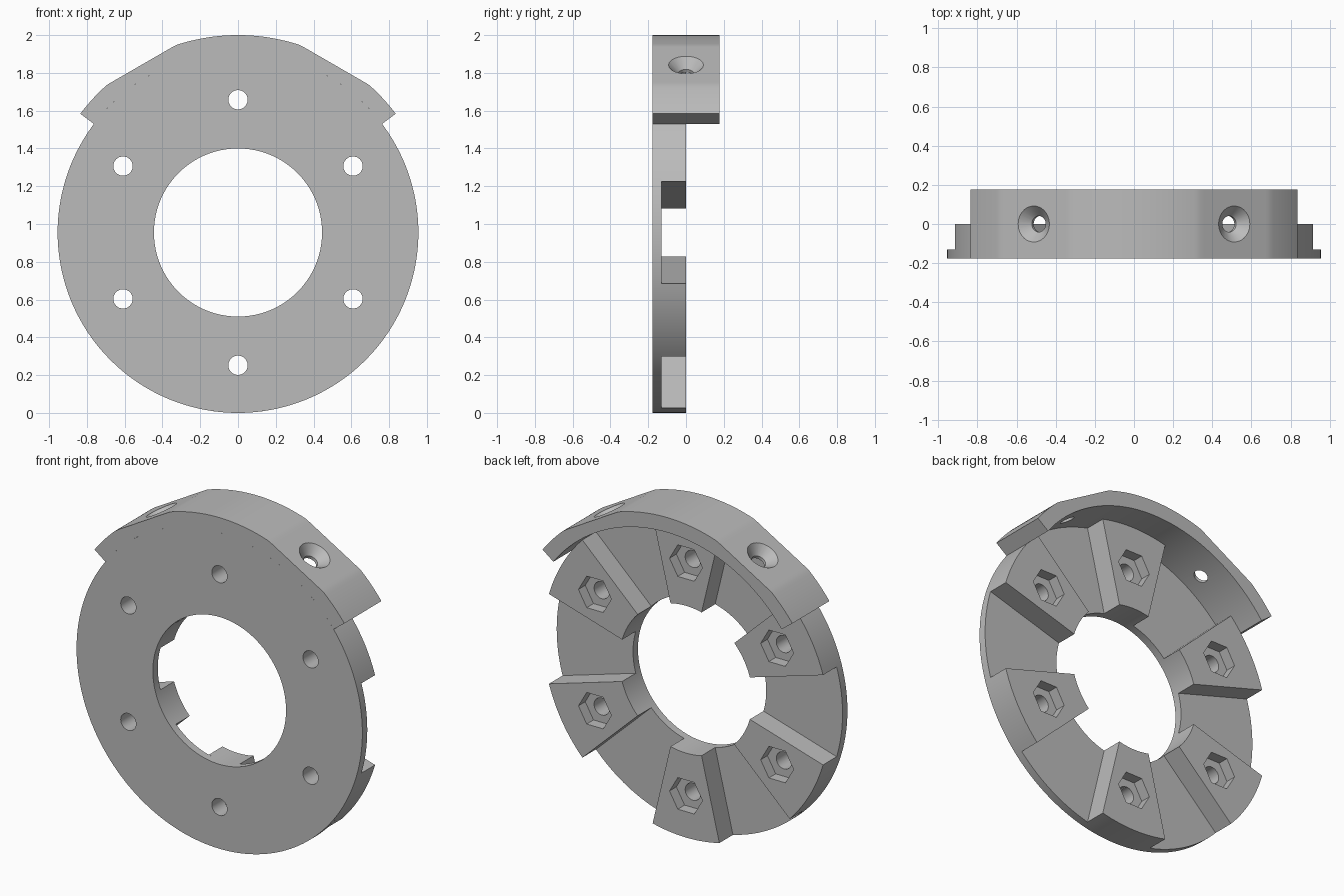
import bpy, bmesh
from math import cos, sin, pi, radians, degrees
from mathutils import Matrix, Vector

cube = bpy.data.objects.get("Cube")
if cube:
    bpy.data.objects.remove(cube, do_unlink=True)

CZ = 0.955                 # height of the ring axis
R_IN, R_OUT, R_RIM = 0.445, 0.955, 1.045
FRONT, STEP, MID, BACK = -0.177, -0.13, 0.0, 0.177
FLAT = 1.024               # distance of the screw flats from the axis
BOLT_R = 0.703

grey = bpy.data.materials.new("plain grey")
grey.use_nodes = True
grey.diffuse_color = (0.5, 0.5, 0.5, 1)
grey.node_tree.nodes["Principled BSDF"].inputs["Base Color"].default_value = (0.5, 0.5, 0.5, 1)


def finish(name, bm):
    bmesh.ops.recalc_face_normals(bm, faces=bm.faces)
    mesh = bpy.data.meshes.new(name)
    bm.to_mesh(mesh)
    bm.free()
    mesh.materials.append(grey)
    ob = bpy.data.objects.new(name, mesh)
    bpy.context.collection.objects.link(ob)
    return ob


def sector(name, r_in, r_out, a0, a1, steps, y0, y1):
    """Solid arc about the y axis; r_out is a function of the angle in degrees."""
    bm = bmesh.new()
    closed = a1 - a0 == 360
    rows = []
    for i in range(steps if closed else steps + 1):
        a = a0 + (a1 - a0) * i / steps
        c, s = cos(radians(a)), sin(radians(a))
        rows.append([bm.verts.new((r * c, y, CZ + r * s))
                     for r, y in ((r_in, y0), (r_out(a), y0), (r_out(a), y1), (r_in, y1))])
    for i in range(steps):
        p, q = rows[i], rows[(i + 1) % len(rows)]
        for k in range(4):
            n = (k + 1) % 4
            bm.faces.new((p[k], p[n], q[n], q[k]))
    if not closed:
        bm.faces.new(rows[0])
        bm.faces.new(rows[-1])
    return finish(name, bm)


def prism(name, x, z, radius, sides, y0, y1):
    """Regular prism along y, with a corner pointing to +x."""
    bm = bmesh.new()
    ring = [bm.verts.new((x + radius * cos(2 * pi * i / sides), y0,
                          z + radius * sin(2 * pi * i / sides))) for i in range(sides)]
    face = bm.faces.new(ring)
    out = bmesh.ops.extrude_face_region(bm, geom=[face])
    verts = [v for v in out["geom"] if isinstance(v, bmesh.types.BMVert)]
    bmesh.ops.translate(bm, verts=verts, vec=(0, y1 - y0, 0))
    return finish(name, bm)


def radial_cone(name, angle, r_low, r_high, d_low, d_high):
    """Cone pointing out from the axis between two distances."""
    bm = bmesh.new()
    a = radians(angle)
    mid = (d_low + d_high) / 2
    m = Matrix.Translation(Vector((mid * cos(a), 0, CZ + mid * sin(a)))) @ Matrix.Rotation(pi / 2 - a, 4, 'Y')
    bmesh.ops.create_cone(bm, cap_ends=True, segments=48, radius1=r_low,
                          radius2=r_high, depth=d_high - d_low, matrix=m)
    return finish(name, bm)


def cut(ob, cutters):
    for c in cutters:
        c.hide_render = True
        mod = ob.modifiers.new("cut", 'BOOLEAN')
        mod.operation, mod.solver, mod.object = 'DIFFERENCE', 'EXACT', c
    graph = bpy.context.evaluated_depsgraph_get()
    mesh = bpy.data.meshes.new_from_object(ob.evaluated_get(graph))
    ob.modifiers.clear()
    ob.data = mesh
    for c in cutters:
        bpy.data.objects.remove(c, do_unlink=True)


bolts = [(a, BOLT_R * cos(radians(a)), CZ + BOLT_R * sin(radians(a))) for a in range(30, 390, 60)]

# Thin front ring with six bolt holes
plate = sector("base_plate", R_IN, lambda a: R_OUT, 0, 360, 180, FRONT, STEP)
cut(plate, [prism("hole_cutter", x, z, 0.051, 48, FRONT - 0.1, BACK) for a, x, z in bolts])
parts = [plate]

# Raised pads with hexagonal nut pockets
for i, (a, x, z) in enumerate(bolts):
    pad = sector(f"pad_{i + 1}", R_IN, lambda t: R_OUT, a - 13.5, a + 13.5, 14, STEP, MID)
    cut(pad, [prism("hole_cutter", x, z, 0.051, 48, FRONT, BACK),
              prism("nut_cutter", x, z, 0.11, 6, MID - 0.065, BACK)])
    parts.append(pad)


# Outer rim over the top, flattened around its two countersunk screw holes
def rim_radius(a):
    return min([R_RIM] + [FLAT / cos(radians(a - f)) for f in (60, 120) if abs(a - f) < 30])


rim = sector("upper_rim", R_OUT, rim_radius, 37, 143, 106, FRONT, BACK)
cutters = []
for f in (60, 120):
    cutters.append(radial_cone("screw_cutter", f, 0.041, 0.041, 0.85, 1.2))
    cutters.append(radial_cone("sink_cutter", f, 0.04, 0.144, FLAT - 0.052, FLAT + 0.052))
cut(rim, cutters)
parts.append(rim)

# Smooth the round walls, keep the corners crisp
bpy.ops.object.select_all(action='DESELECT')
for ob in parts:
    ob.select_set(True)
bpy.context.view_layer.objects.active = plate
bpy.ops.object.shade_smooth_by_angle(angle=radians(9))
